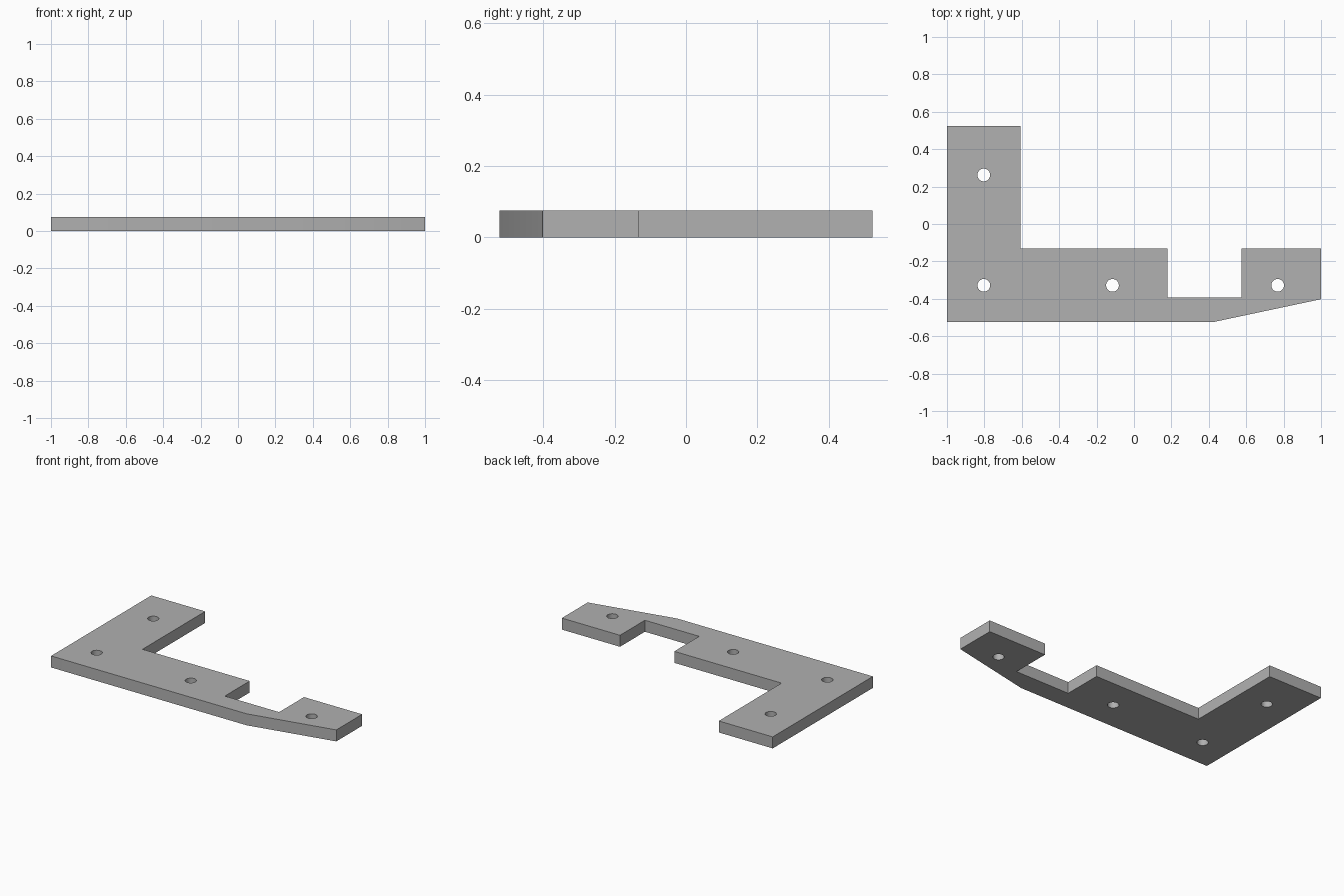
import bpy
import bmesh
import math

THICK = 0.076
HOLE_R = 0.034

cube = bpy.data.objects.get("Cube")
if cube:
    bpy.data.objects.remove(cube, do_unlink=True)

# Plain grey material
grey = bpy.data.materials.new("plain_grey")
grey.use_nodes = True
colour = (0.44, 0.44, 0.44, 1)
grey.diffuse_color = colour
grey.node_tree.nodes["Principled BSDF"].inputs["Base Color"].default_value = colour


def add_object(name, bm):
    mesh = bpy.data.meshes.new(name)
    bmesh.ops.recalc_face_normals(bm, faces=bm.faces[:])
    bm.to_mesh(mesh)
    bm.free()
    mesh.materials.append(grey)
    obj = bpy.data.objects.new(name, mesh)
    bpy.context.collection.objects.link(obj)
    return obj


# Bracket plate: L-shaped outline with a notch and a tapered tip
outline = [(-1, -0.523), (0.43, -0.523), (1, -0.402), (1, -0.132),
           (0.575, -0.132), (0.575, -0.392), (0.178, -0.392), (0.178, -0.132),
           (-0.606, -0.132), (-0.606, 0.523), (-1, 0.523)]
bm = bmesh.new()
base = bm.faces.new([bm.verts.new((x, y, 0)) for x, y in outline])
top = bmesh.ops.extrude_face_region(bm, geom=[base])["geom"]
bmesh.ops.translate(bm, vec=(0, 0, THICK),
                    verts=[v for v in top if isinstance(v, bmesh.types.BMVert)])
plate = add_object("bracket_plate", bm)

# Screw holes, all cut by one set of cylinders
bm = bmesh.new()
for x, y in [(-0.803, 0.262), (-0.803, -0.328), (-0.115, -0.328), (0.768, -0.328)]:
    pin = bmesh.ops.create_cone(bm, cap_ends=True, segments=32, radius1=HOLE_R,
                                radius2=HOLE_R, depth=THICK * 3)
    bmesh.ops.translate(bm, vec=(x, y, THICK / 2), verts=pin["verts"])
cutter = add_object("hole_cutter", bm)
cutter.hide_render = True

cut = plate.modifiers.new("screw_holes", "BOOLEAN")
cut.operation = "DIFFERENCE"
cut.solver = "EXACT"
cut.object = cutter

bpy.ops.object.select_all(action="DESELECT")
plate.select_set(True)
bpy.context.view_layer.objects.active = plate
bpy.ops.object.modifier_apply(modifier=cut.name)
bpy.data.objects.remove(cutter, do_unlink=True)

# Smooth hole walls and the gentle bend, crisp rims
bpy.ops.object.shade_smooth_by_angle(angle=math.radians(30))
